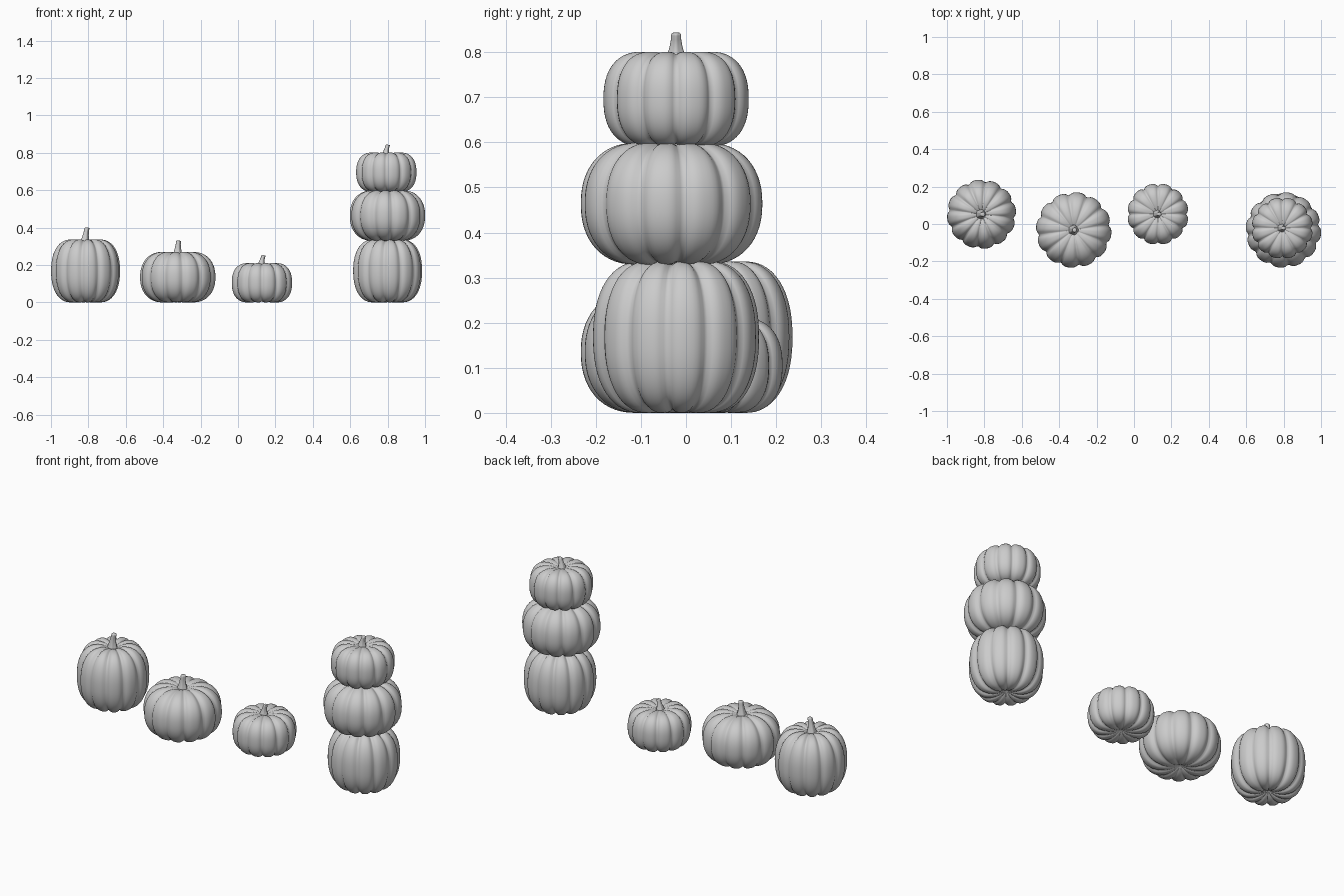
import bpy, bmesh
from math import sin, cos, pi, radians

if "Cube" in bpy.data.objects:
    bpy.data.objects.remove(bpy.data.objects["Cube"])

LOBES, SEG = 12, 120


def finish(bm, name):
    bmesh.ops.recalc_face_normals(bm, faces=bm.faces)
    me = bpy.data.meshes.new(name)
    bm.to_mesh(me)
    bm.free()
    for p in me.polygons:
        p.use_smooth = True
    ob = bpy.data.objects.new(name, me)
    bpy.context.collection.objects.link(ob)
    return ob


def skin(bm, rings):
    """Bridge rings of points, closing both ends."""
    loops = [[bm.verts.new(p) for p in ring] for ring in rings]
    n = len(loops[0])
    for a, b in zip(loops, loops[1:]):
        for i in range(n):
            j = (i + 1) % n
            bm.faces.new((a[i], a[j], b[j], b[i]))
    bm.faces.new(loops[0][::-1])
    bm.faces.new(loops[-1])


def profile(flat, power, dip):
    """Unit half section from bottom dimple to top dimple."""
    up = []
    for i in range(15):                       # rounded side
        a = pi / 2 * i / 14
        up.append((flat + (1 - flat) * cos(a) ** power, sin(a) ** power))
    for i in range(1, 10):                    # dimple
        s = i / 9
        up.append((flat * (1 - 0.95 * s), 1 - dip * s ** 2))
    return [(r, -z) for r, z in up[:0:-1]] + up


def body(name, x, y, z0, R, H, flat, power, dip, phase):
    rings = []
    for r, z in profile(flat, power, dip):
        ring = []
        for k in range(SEG):
            t = 2 * pi * k / SEG
            # pinched grooves between rounded lobes
            g = (1 - abs(sin(LOBES / 2 * (t - phase)))) ** 1.7
            f = 1 - 0.085 * g * min(1, r * 1.6)
            ring.append((x + R * r * f * cos(t), y + R * r * f * sin(t),
                         z0 + H / 2 * (1 + z * f)))
        rings.append(ring)
    bm = bmesh.new()
    skin(bm, rings)
    return finish(bm, name)


def stem(name, x, y, base, top, w, lean):
    # flared foot, narrow neck, slightly swollen cut end
    shape = [(0, 1.25), (0.2, 1.0), (0.4, 0.78), (0.6, 0.62), (0.8, 0.52),
             (0.93, 0.52), (0.98, 0.47), (1, 0.36)]
    rings = []
    for h, s in shape:
        ring = []
        for k in range(30):
            t = 2 * pi * k / 30
            q = w * s * (1 + 0.07 * cos(5 * t))
            dx = lean * h * h
            ring.append((x + dx + q * cos(t), y + q * sin(t),
                         base + (top - base) * h - 0.3 * lean * q * cos(t) / w * h))
        rings.append(ring)
    bm = bmesh.new()
    skin(bm, rings)
    return finish(bm, name)


# radius, height, flat top share, section power, dimple, groove angle, stem height, stem width, lean
KINDS = {
    "tall": (0.185, 0.336, 0.42, 0.88, 0.16, radians(-7), 0.064, 0.025, 0.012),
    "wide": (0.202, 0.270, 0.40, 0.90, 0.18, radians(8), 0.060, 0.025, 0.006),
    "small": (0.164, 0.210, 0.48, 0.85, 0.18, radians(0), 0.042, 0.021, 0.013),
}


def pumpkin(kind, place, x, y, z=0, with_stem=True):
    R, H, flat, power, dip, phase, sh, sw, lean = KINDS[kind]
    body(f"{place}_{kind}_pumpkin", x, y, z, R, H, flat, power, dip, phase)
    if with_stem:
        stem(f"{place}_{kind}_stem", x - lean / 3, y, z + H * (1 - dip / 2) - 0.006,
             z + H + sh, sw, lean)


# row of single pumpkins
pumpkin("tall", "row", -0.815, 0.052)
pumpkin("wide", "row", -0.322, -0.032)
pumpkin("small", "row", 0.128, 0.053)

# stacked tower
pumpkin("tall", "stack", 0.800, -0.022, 0, False)
pumpkin("wide", "stack", 0.799, -0.032, 0.329, False)
pumpkin("small", "stack", 0.793, -0.022, 0.591)
